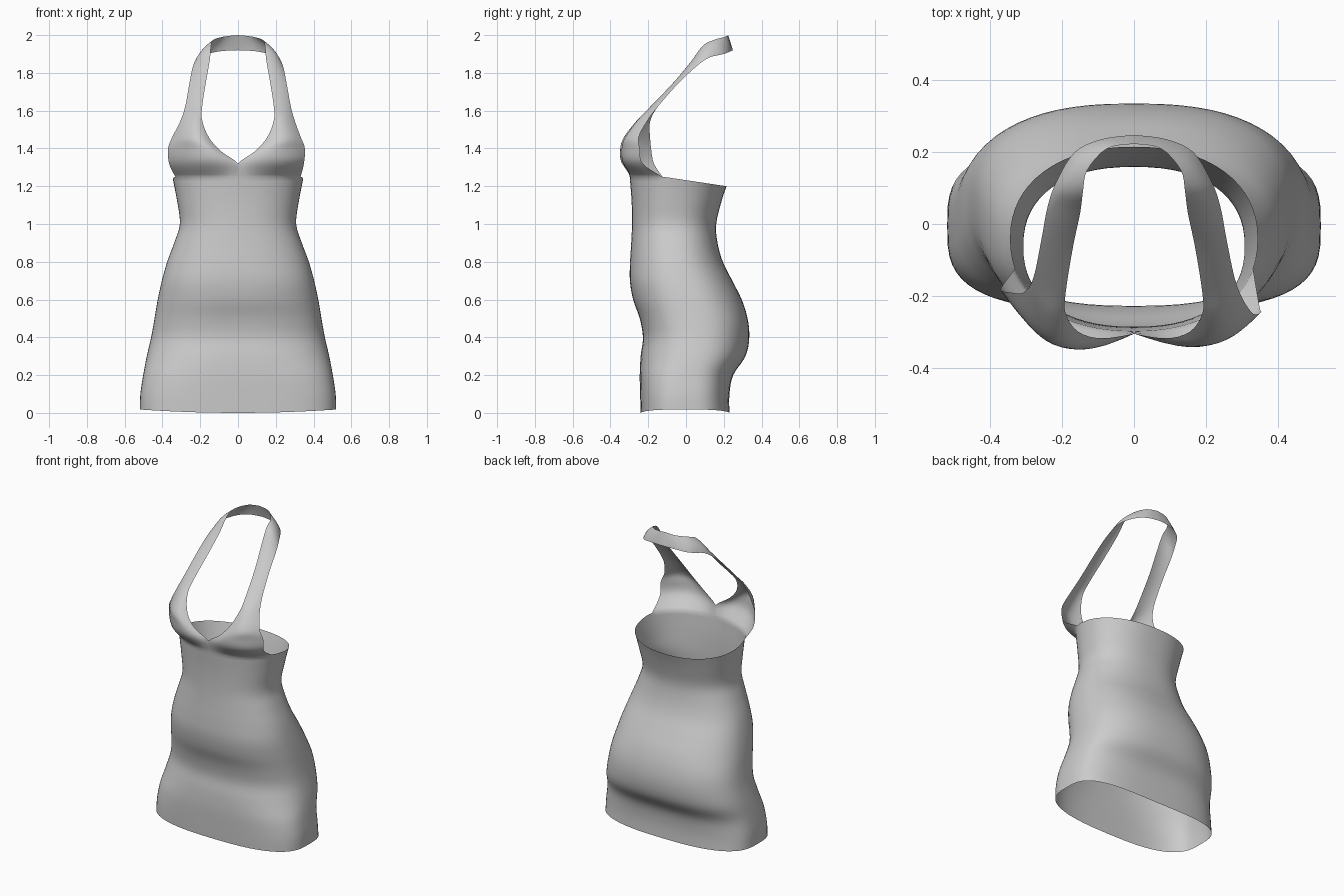
import bpy, bmesh, math
from mathutils import Vector

if "Cube" in bpy.data.objects:
    bpy.data.objects.remove(bpy.data.objects["Cube"])

N = 64          # points around the skirt and bodice
SIDE = 13       # steps from centre front to the armhole


def smooth_rows(rows, steps):
    """Catmull-Rom interpolation between rows of points."""
    out = []
    last = len(rows) - 1
    for i in range(last):
        a, b, c, d = rows[max(i - 1, 0)], rows[i], rows[i + 1], rows[min(i + 2, last)]
        for s in range(steps):
            t = s / steps
            out.append([0.5 * (2 * q + (r - p) * t + (2 * p - 5 * q + 4 * r - w) * t * t
                        + (3 * q - p - 3 * r + w) * t ** 3)
                        for p, q, r, w in zip(a, b, c, d)])
    out.append(rows[-1])
    return out


def skin(bm, rows, closed):
    """Quad strip surface through rows of points."""
    vs = [[bm.verts.new(p) for p in row] for row in rows]
    n = len(rows[0])
    for a, b in zip(vs, vs[1:]):
        for j in range(n if closed else n - 1):
            k = (j + 1) % n
            bm.faces.new((a[j], a[k], b[k], b[j]))


def ring(z, w, front, back, e):
    """Superellipse section; index 0 is centre front, going to +x."""
    pts = []
    for i in range(N):
        t = 2 * math.pi * i / N - math.pi / 2
        c, s = math.cos(t), math.sin(t)
        x = w * math.copysign(abs(c) ** (2 / e), c)
        if i % (N // 2) == 0:
            x = 0.0
        y = (front + back) / 2 + (back - front) / 2 * math.copysign(abs(s) ** (2 / e), s)
        zz = z
        if z > 1.2:                       # neckline dips toward the back
            zz = z - 0.05 * max(0, (y + 0.12) / (back + 0.12))
        if z < 0.05:                      # hem rises slightly at the sides
            zz = 0.018 * (x / w) ** 2
        pts.append(Vector((x, y, zz)))
    return pts


# skirt and bodice sections: z, half width, front y, back y, squareness
sections = [
    (0.00, 0.52, -0.24, 0.23, 3.2), (0.10, 0.517, -0.243, 0.23, 3.1),
    (0.20, 0.502, -0.245, 0.25, 2.9), (0.30, 0.483, -0.24, 0.315, 2.6),
    (0.40, 0.46, -0.228, 0.335, 2.5), (0.50, 0.442, -0.245, 0.326, 2.5),
    (0.60, 0.425, -0.28, 0.295, 2.4), (0.70, 0.403, -0.297, 0.245, 2.4),
    (0.80, 0.375, -0.296, 0.195, 2.3), (0.90, 0.338, -0.29, 0.167, 2.3),
    (1.00, 0.308, -0.286, 0.16, 2.3), (1.12, 0.322, -0.288, 0.188, 2.3),
    (1.25, 0.345, -0.298, 0.215, 2.2),
]
body = smooth_rows([ring(*s) for s in sections], 4)

# cup and halter strap: neck-side edge, middle, arm-side edge
strap = [
    ((0, -.305, 1.32), (.20, -.328, 1.325), (.357, -.20, 1.32)),
    ((.09, -.318, 1.385), (.22, -.335, 1.40), (.362, -.215, 1.40)),
    ((.155, -.30, 1.46), (.245, -.318, 1.46), (.34, -.22, 1.46)),
    ((.19, -.25, 1.55), (.245, -.25, 1.55), (.305, -.20, 1.54)),
    ((.19, -.19, 1.62), (.24, -.18, 1.62), (.28, -.15, 1.62)),
    ((.17, -.065, 1.75), (.215, -.06, 1.75), (.258, -.045, 1.74)),
    ((.15, .03, 1.865), (.20, .035, 1.855), (.24, .05, 1.83)),
    ((.142, .09, 1.945), (.19, .10, 1.92), (.215, .12, 1.88)),
    ((.13, .15, 1.975), (.155, .175, 1.945), (.165, .20, 1.90)),
    ((.075, .21, 1.992), (.085, .225, 1.955), (.09, .236, 1.915)),
    ((0, .223, 2.0), (0, .236, 1.96), (0, .248, 1.92)),
]


def cup_row(edge, side, shift):
    a, m, b = (Vector(p) for p in edge)
    b = b + Vector((0.008, 0.03, 0)) * shift
    pts = []
    for i in range(SIDE + 1):
        t = i / SIDE
        p = a * (1 - t) * (1 - 2 * t) + m * 4 * t * (1 - t) + b * t * (2 * t - 1)
        pts.append(Vector((p.x * side, p.y, p.z)))
    return pts


bm = bmesh.new()
skin(bm, body, True)
for side in (1, -1):
    rows = [[body[-1][(side * i) % N] for i in range(SIDE + 1)]]
    # left arm edge sits a little further back than the right
    rows += [cup_row(e, side, -side * (1 if k < 3 else 0.3 if k == 3 else 0))
             for k, e in enumerate(strap)]
    skin(bm, smooth_rows(rows, 4), False)

bmesh.ops.remove_doubles(bm, verts=bm.verts, dist=0.0005)
bmesh.ops.recalc_face_normals(bm, faces=bm.faces)
for f in bm.faces:
    f.smooth = True
mesh = bpy.data.meshes.new("halter_dress")
bm.to_mesh(mesh)
bm.free()
dress = bpy.data.objects.new("halter_dress", mesh)
bpy.context.collection.objects.link(dress)
